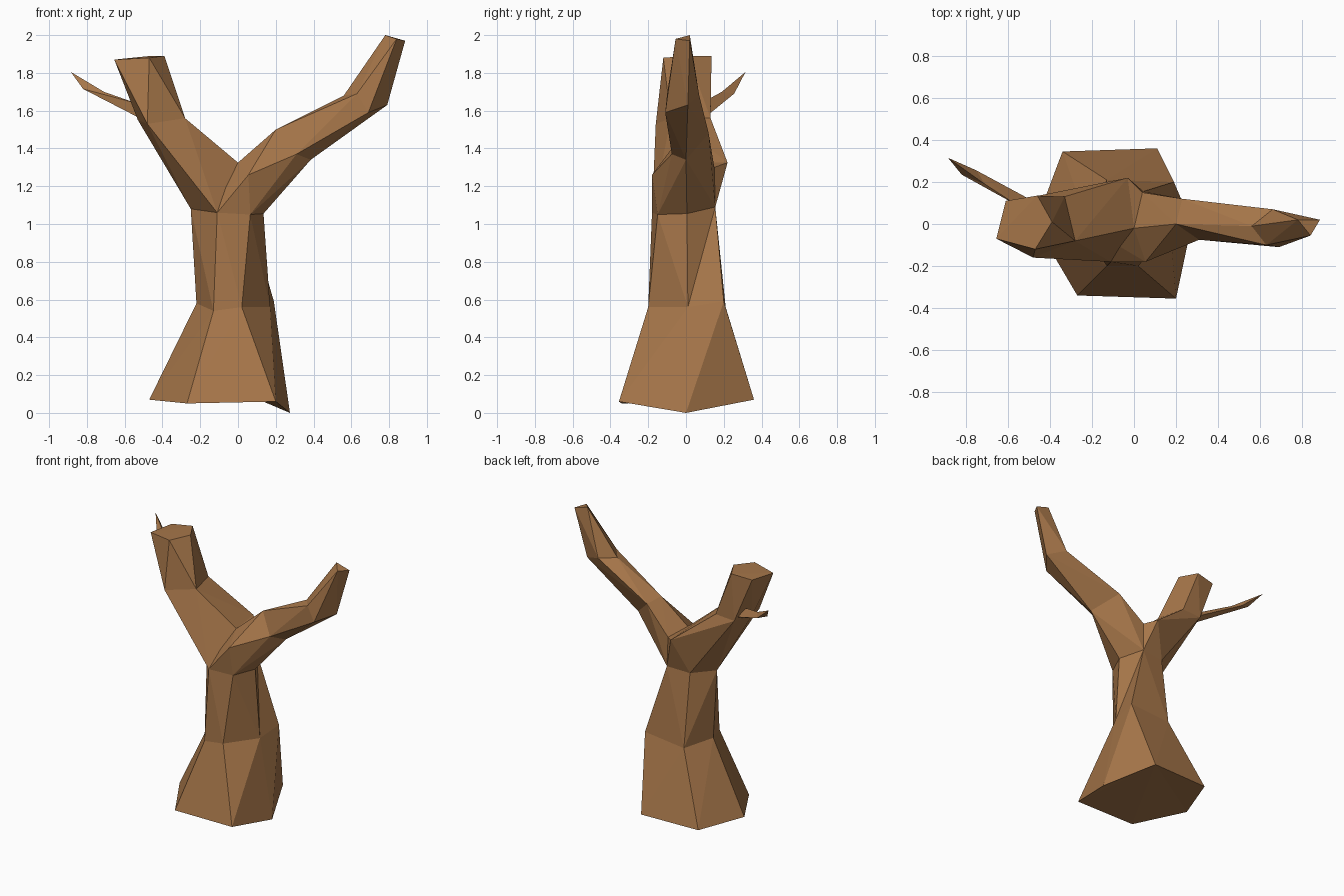
import bpy
import bmesh
from mathutils import Vector

# Remove only the default cube
default_cube = bpy.data.objects.get("Cube")
if default_cube:
    bpy.data.objects.remove(default_cube, do_unlink=True)

# Single bark colour
bark = bpy.data.materials.new("brown_bark")
bark.use_nodes = True
bark_colour = (0.38, 0.18, 0.067, 1.0)
bark.diffuse_color = bark_colour
shader = bark.node_tree.nodes["Principled BSDF"]
shader.inputs["Base Color"].default_value = bark_colour
shader.inputs["Roughness"].default_value = 0.9


def finish(name, bm):
    """Weld and orient a part, then add it to the scene."""
    bmesh.ops.remove_doubles(bm, verts=bm.verts, dist=0.0005)
    bmesh.ops.recalc_face_normals(bm, faces=bm.faces)
    mesh = bpy.data.meshes.new(name)
    bm.to_mesh(mesh)
    bm.free()
    mesh.materials.append(bark)
    part = bpy.data.objects.new(name, mesh)
    bpy.context.scene.collection.objects.link(part)


def add_panel(bm, a, b, c, d, centre):
    """Split a four-sided panel along the diagonal that bulges outward."""
    normal = (c.co - a.co).cross(d.co - b.co)
    if normal.dot(a.co + b.co + c.co + d.co - 4 * centre) < 0:
        normal.negate()
    if (a.co + c.co - b.co - d.co).dot(normal) > 0:
        corners = ((a, b, c), (a, c, d))
    else:
        corners = ((a, b, d), (b, c, d))
    for corner in corners:
        bm.faces.new(corner)


def loft(name, rings):
    """Skin matching cross-sections from base to tip and cap both ends."""
    bm = bmesh.new()
    loops = [[bm.verts.new(point) for point in ring] for ring in rings]
    for lower, upper in zip(loops, loops[1:]):
        count = len(lower)
        centre = sum((v.co for v in lower + upper), Vector()) / (2 * count)
        for i in range(count):
            j = (i + 1) % count
            add_panel(bm, lower[i], lower[j], upper[j], upper[i], centre)
    for loop in (loops[0], loops[-1]):
        for second, third in zip(loop[1:], loop[2:]):
            bm.faces.new((loop[0], second, third))
    finish(name, bm)


def hull(name, points):
    """Solid block wrapped around the given points."""
    bm = bmesh.new()
    for point in points:
        bm.verts.new(point)
    bmesh.ops.remove_doubles(bm, verts=bm.verts, dist=0.0005)
    result = bmesh.ops.convex_hull(bm, input=bm.verts)
    loose = [v for v in result["geom_interior"] if isinstance(v, bmesh.types.BMVert)]
    bmesh.ops.delete(bm, geom=loose, context='VERTS')
    finish(name, bm)


# Trunk: flared foot, narrow waist, and the neck below the fork.
# Repeated corners let a panel narrow to a triangle.
foot_right = (.275, 0, 0)
waist_right = (.17, .01, .56)
neck_back = (.045, .155, 1.09)
neck_side = (.135, .005, 1.055)
neck_left, neck_front = (-.25, 0, 1.08), (-.11, -.18, 1.06)
neck_corner, neck_rear = (.065, -.15, 1.05), (-.13, .14, 1.08)
foot = [(.11, .36, .07), (-.34, .345, .07), (-.47, 0, .07),
        (-.27, -.34, .05), (.2, -.355, .06), foot_right, foot_right]
waist = [(.19, .2, .59), (-.13, .21, .56), (-.22, 0, .58),
         (-.13, -.2, .54), (.02, -.2, .56), waist_right, waist_right]
neck = [neck_back, neck_rear, neck_left, neck_front, neck_corner, neck_side, neck_back]
loft("trunk", [foot, waist, neck])

# Thick sawn limb, leaning to the right side
crotch = (0, -.02, 1.325)
limb_base = [neck_left, neck_front, crotch, (-.03, .22, 1.325), neck_rear]
limb_bend = [(-.53, 0, 1.55), (-.48, -.16, 1.53), (-.28, -.08, 1.56),
             (-.33, .13, 1.56), (-.48, .13, 1.55)]
limb_end = [(-.655, -.07, 1.87), (-.47, -.12, 1.88), (-.39, .01, 1.89),
            (-.46, .135, 1.89), (-.61, .11, 1.875)]
loft("thick_limb", [limb_base, limb_bend, limb_end])

# Long tapering branch, reaching to the left side
branch_base = [crotch, (.055, -.18, 1.26), neck_corner, neck_side, neck_back, (.04, .15, 1.3)]
elbow_top, elbow_under = (.2, 0, 1.5), (.385, 0, 1.34)
branch_elbow = [elbow_top, elbow_top, (.31, -.075, 1.37), elbow_under,
                elbow_under, (.23, .12, 1.48)]
wrist_under = (.79, .01, 1.63)
branch_wrist = [(.56, -.01, 1.68), (.63, -.1, 1.69), (.69, -.11, 1.59),
                wrist_under, wrist_under, (.66, .07, 1.68)]
tip_top, tip_front, tip_side = (.78, .02, 2), (.84, -.055, 1.98), (.885, .02, 1.97)
branch_tip = [tip_top, tip_front, tip_front, tip_side, tip_side, tip_top]
loft("long_branch", [branch_base, branch_elbow, branch_wrist, branch_tip])

# Fork block joining trunk, limb and branch
hull("fork", neck + limb_base + branch_base)

# Small pointed twig behind the thick limb
twig_base = [(-.54, .08, 1.64), (-.5, .06, 1.55), (-.5, .12, 1.58)]
twig_middle = [(-.71, .19, 1.7), (-.82, .235, 1.715), (-.75, .255, 1.69)]
hull("twig_stem", twig_base + twig_middle)
hull("twig_point", twig_middle + [(-.885, .315, 1.805)])
